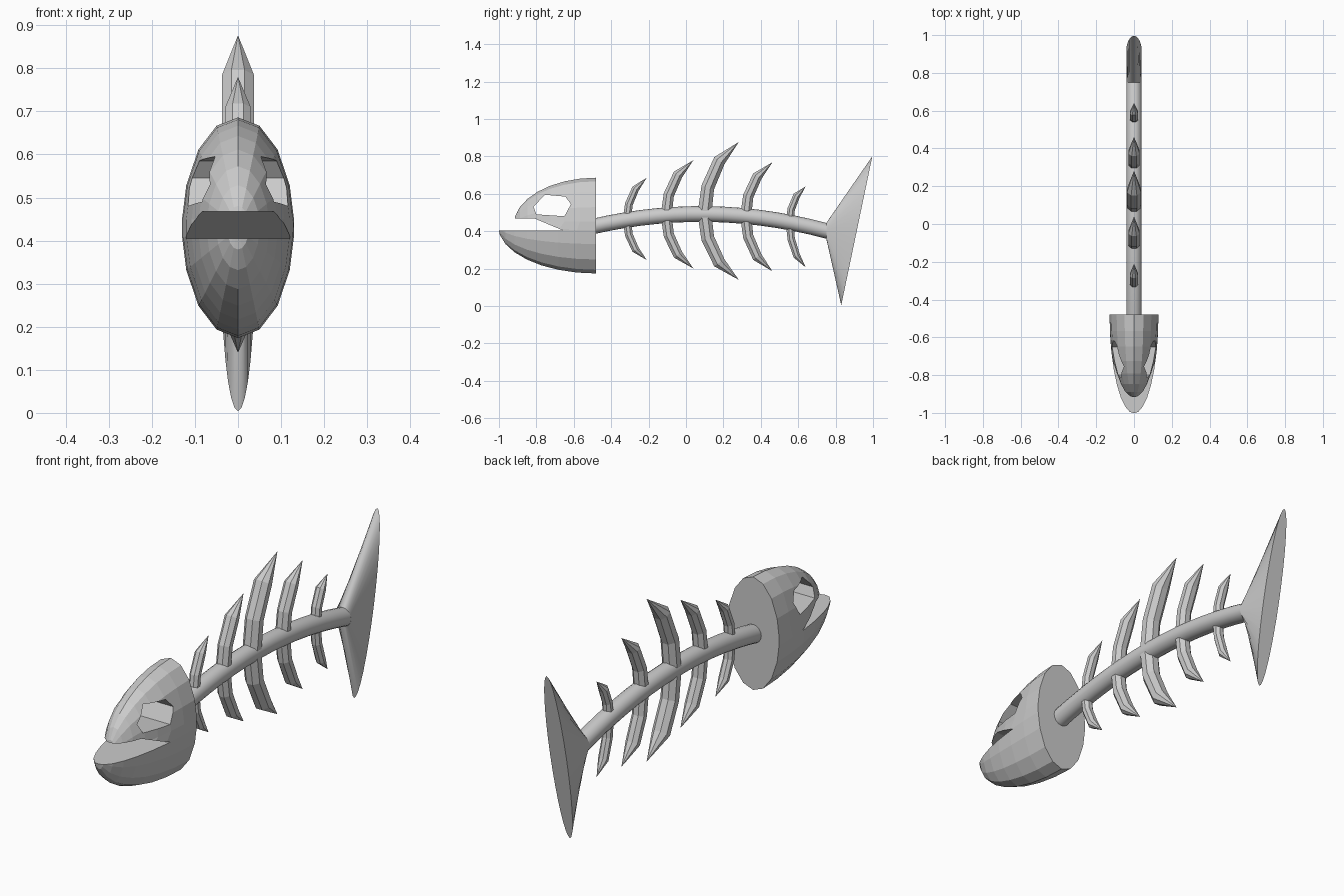
import bpy
import bmesh
from math import sin, cos, pi, radians
from mathutils import Vector

cube = bpy.data.objects.get("Cube")
if cube:
    bpy.data.objects.remove(cube, do_unlink=True)

bone = bpy.data.materials.new("bone grey")
bone.use_nodes = True
GREY = (0.6, 0.6, 0.6, 1)
bone.diffuse_color = GREY
bone.node_tree.nodes["Principled BSDF"].inputs["Base Color"].default_value = GREY


def loft(name, rings, smooth=False):
    """Skin a list of equal closed rings and cap both ends."""
    bm = bmesh.new()
    rows = [[bm.verts.new(p) for p in ring] for ring in rings]
    n = len(rows[0])
    for a, b in zip(rows, rows[1:]):
        for i in range(n):
            j = (i + 1) % n
            bm.faces.new((a[i], a[j], b[j], b[i]))
    for row in (rows[0], rows[-1]):
        if (row[0].co - row[n // 2].co).length > 0.05 or name == "spine":
            bm.faces.new(row)
    bmesh.ops.remove_doubles(bm, verts=bm.verts, dist=1e-5)
    bmesh.ops.recalc_face_normals(bm, faces=bm.faces)
    mesh = bpy.data.meshes.new(name)
    bm.to_mesh(mesh)
    bm.free()
    mesh.materials.append(bone)
    ob = bpy.data.objects.new(name, mesh)
    bpy.context.collection.objects.link(ob)
    if smooth:
        bpy.ops.object.select_all(action="DESELECT")
        ob.select_set(True)
        bpy.context.view_layer.objects.active = ob
        bpy.ops.object.shade_smooth_by_angle(angle=radians(35))
    return ob


def cut(target, name, outline):
    """Cut a side-view (y, z) outline right through the target."""
    cutter = loft(name, [[(x, y, z) for y, z in outline] for x in (-0.3, 0.3)])
    mod = target.modifiers.new(name, "BOOLEAN")
    mod.operation, mod.solver, mod.object = "DIFFERENCE", "EXACT", cutter
    bpy.context.view_layer.objects.active = target
    bpy.ops.object.modifier_apply(modifier=name)
    bpy.data.objects.remove(cutter, do_unlink=True)


def spine_z(y):
    return 0.492 - 0.2 * (y - 0.08) ** 2


# Head: half ellipsoid whose lower jaw reaches further forward than the snout
HEAD_BACK, HEAD_Z = -0.48, 0.43
upper = [5, 22.5, 45, 67.5, 90, 112.5, 135, 157.5, 175]
angles = [radians(a) for a in upper + [a + 180 for a in upper]]
head_rings = []
for k in range(9):
    t = k / 8 * pi / 2
    head_rings.append([
        (0.13 * sin(t) * cos(a),
         HEAD_BACK - (0.442 if sin(a) > 0 else 0.525) * cos(t),
         HEAD_Z + 0.255 * sin(t) * sin(a) + (0.001 if sin(a) > 0 else -0.001))
        for a in angles])
head = loft("head", head_rings)
cut(head, "mouth", [(-1.2, 0.405), (-0.66, 0.405), (-0.81, 0.468), (-1.2, 0.468)])
cut(head, "eye_socket", [(-0.815, 0.53), (-0.755, 0.595), (-0.645, 0.585),
                         (-0.615, 0.545), (-0.65, 0.48), (-0.8, 0.49)])

# Spine: arched round tube running from inside the head to the tail
spine_rings = []
for k in range(15):
    y = -0.52 + k / 14 * 1.275
    spine_rings.append([(0.041 * cos(i * pi / 8), y, spine_z(y) + 0.042 * sin(i * pi / 8))
                        for i in range(16)])
loft("spine", spine_rings, smooth=True)

# Tail: flares from the round spine end to a tall slanted ellipse
circle = [2 * pi * i / 32 for i in range(32)]
loft("tail_fin", [
    [(0.041 * cos(a), 0.75, 0.402 + 0.042 * sin(a)) for a in circle],
    [(0.041 * cos(a), 0.913 + 0.083 * sin(a), 0.402 + 0.398 * sin(a)) for a in circle],
], smooth=True)


# Ribs: eight-sided spikes that bend backward and taper to a point
def rib(name, base_y, sweep, height, radius, side):
    base = spine_z(base_y)
    # fraction of sweep, fraction of height, tilt in degrees, thickness
    steps = [(0, 0.02, 8, 1), (0.09, 0.37, 18, 0.95), (0.43, 0.74, 35, 0.9), (1, 1, 40, 0)]
    rings = []
    for s, h, tilt, thick in steps:
        centre = Vector((0, base_y + s * sweep, base + side * h * height))
        across = Vector((0, cos(radians(tilt)), -side * sin(radians(tilt))))
        ring = []
        for i in range(8):
            a = (i + 0.5) * pi / 4
            ring.append(centre + Vector((radius * cos(a), 0, 0))
                        + across * radius * thick * sin(a) if thick else centre)
        rings.append(ring)
    loft(name, rings)


# base position, backward sweep, height above, height below, radius
ribs = [
    (-0.315, 0.105, 0.225, 0.215, 0.024),
    (-0.105, 0.145, 0.295, 0.285, 0.032),
    (0.1, 0.182, 0.385, 0.352, 0.04),
    (0.32, 0.142, 0.288, 0.295, 0.032),
    (0.555, 0.085, 0.193, 0.24, 0.023),
]
for number, (y, sweep, up, down, radius) in enumerate(ribs, 1):
    rib(f"upper_rib_{number}", y, sweep, up, radius, 1)
    rib(f"lower_rib_{number}", y, sweep, down, radius, -1)
